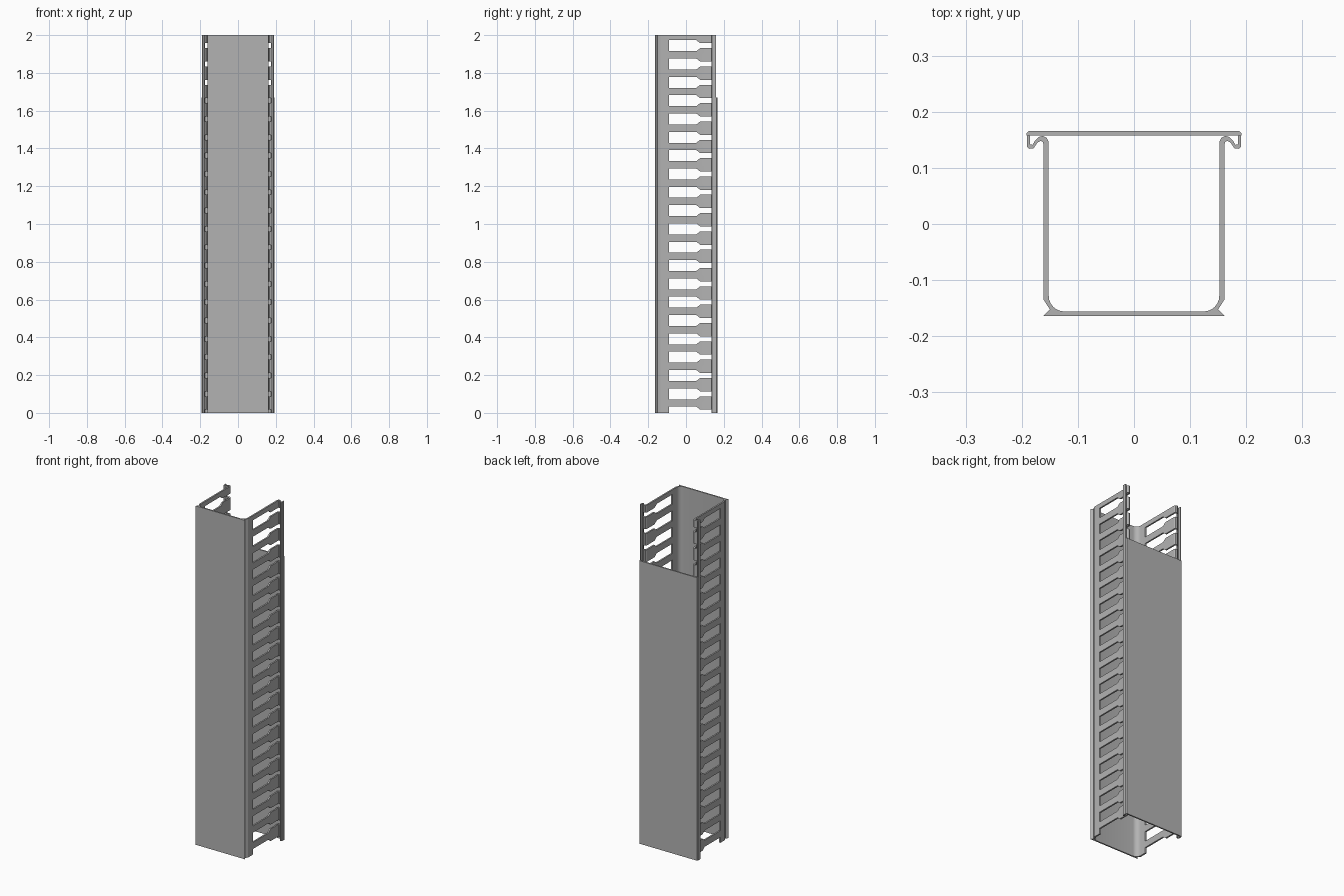
import bpy
import bmesh
import math
from mathutils import Vector

HEIGHT = 2.0
COVER_HEIGHT = 1.67
SLOT_PITCH = 0.097
SLOT_COUNT = 21
TOP_SLOT = 1.944

if "Cube" in bpy.data.objects:
    bpy.data.objects.remove(bpy.data.objects["Cube"], do_unlink=True)

grey = bpy.data.materials.new("grey plastic")
grey.use_nodes = True
colour = (0.45, 0.45, 0.45, 1)
grey.diffuse_color = colour
grey.node_tree.nodes["Principled BSDF"].inputs["Base Color"].default_value = colour


def mirrored(half):
    """Close a right-hand half outline with its mirror image."""
    return half + [(-x, y) for x, y in reversed(half)]


def add_prism(bm, points, direction):
    """Extrude a closed outline of 3D points along a direction."""
    face = bm.faces.new([bm.verts.new(p) for p in points])
    result = bmesh.ops.extrude_face_region(bm, geom=[face], use_keep_orig=True)
    verts = [g for g in result["geom"] if isinstance(g, bmesh.types.BMVert)]
    bmesh.ops.translate(bm, verts=verts, vec=Vector(direction))


def make_object(name, bm):
    bmesh.ops.recalc_face_normals(bm, faces=bm.faces)
    mesh = bpy.data.meshes.new(name)
    bm.to_mesh(mesh)
    bm.free()
    mesh.materials.append(grey)
    obj = bpy.data.objects.new(name, mesh)
    bpy.context.collection.objects.link(obj)
    return obj


def make_extrusion(name, outline, height):
    bm = bmesh.new()
    add_prism(bm, [(x, y, 0) for x, y in outline], (0, 0, height))
    return make_object(name, bm)


def activate(obj):
    bpy.ops.object.select_all(action="DESELECT")
    obj.select_set(True)
    bpy.context.view_layer.objects.active = obj


# Channel: base with dovetail feet, side walls and curled snap-on lips
foot_and_wall = [(0.162, -0.164), (0.150, -0.152), (0.161, -0.135), (0.161, 0.142)]
lip_underside = [(0.163, 0.147), (0.167, 0.148), (0.172, 0.145), (0.179, 0.135)]
hook = [(0.187, 0.134), (0.191, 0.138), (0.191, 0.158), (0.185, 0.158), (0.185, 0.142), (0.181, 0.141)]
lip_crest = [(0.176, 0.149), (0.170, 0.155), (0.163, 0.157), (0.156, 0.154), (0.152, 0.146)]
inner_corner = []
for step in range(7):
    angle = math.radians(-15 * step)
    inner_corner.append((0.124 + 0.028 * math.cos(angle), -0.128 + 0.028 * math.sin(angle)))
channel = make_extrusion(
    "slotted_channel",
    mirrored(foot_and_wall + lip_underside + hook + lip_crest + inner_corner),
    HEIGHT,
)

# Wiring slots: wide window narrowing to a throat through the lip crest
slot_half = [(-0.09, 0.029), (0.055, 0.029), (0.075, 0.013), (0.2, 0.013)]
slot_outline = slot_half + [(y, -z) for y, z in reversed(slot_half)]
reach = 0.175
bm = bmesh.new()
for i in range(SLOT_COUNT):
    centre = TOP_SLOT - i * SLOT_PITCH
    add_prism(bm, [(-reach, y, centre + z) for y, z in slot_outline], (2 * reach, 0, 0))
cutter = make_object("slot_cutter", bm)
cutter.hide_render = True

activate(channel)
cut = channel.modifiers.new("slots", "BOOLEAN")
cut.operation = "DIFFERENCE"
cut.solver = "EXACT"
cut.object = cutter
bpy.ops.object.modifier_apply(modifier=cut.name)
bpy.data.objects.remove(cutter, do_unlink=True)

# Cover: shorter flat lid with bevelled edges
cover = make_extrusion(
    "cover", mirrored([(0.192, 0.158), (0.192, 0.161), (0.187, 0.166)]), COVER_HEIGHT
)

for part in (channel, cover):
    activate(part)
    bpy.ops.object.shade_smooth_by_angle(angle=math.radians(25))
